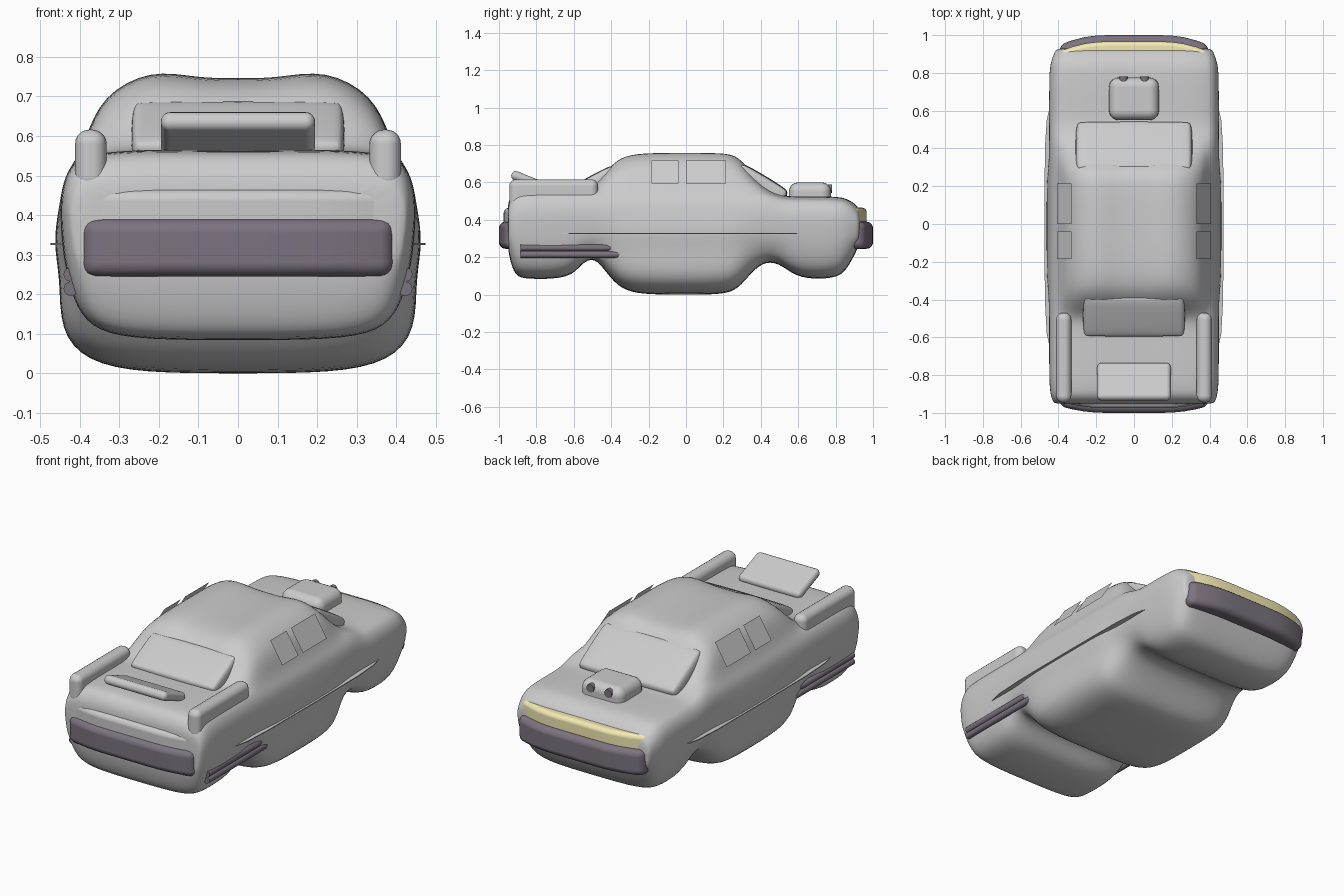
import bpy, bmesh, math
from mathutils import Matrix

if "Cube" in bpy.data.objects:
    bpy.data.objects.remove(bpy.data.objects["Cube"])


def finish(bm, name, mat=None, smooth=True):
    bmesh.ops.recalc_face_normals(bm, faces=bm.faces)
    me = bpy.data.meshes.new(name)
    bm.to_mesh(me)
    bm.free()
    for p in me.polygons:
        p.use_smooth = smooth
    ob = bpy.data.objects.new(name, me)
    bpy.context.collection.objects.link(ob)
    if mat:
        me.materials.append(mat)
    return ob


def material(name, col):
    m = bpy.data.materials.new(name)
    m.diffuse_color = (*col, 1)
    m.use_nodes = True
    m.node_tree.nodes["Principled BSDF"].inputs["Base Color"].default_value = m.diffuse_color
    return m


def rounded_box(name, lo, hi, r, mat=None, bend=0.0, tilt=0.0):
    """Box between two corners, rounded; bend sweeps its ends back, tilt turns it about x."""
    size = [b - a for a, b in zip(lo, hi)]
    mid = [(a + b) / 2 for a, b in zip(lo, hi)]
    bm = bmesh.new()
    bmesh.ops.create_cube(bm, size=1, matrix=Matrix.Diagonal((*size, 1)))
    if bend:
        edges = [e for e in bm.edges if abs(e.verts[0].co.x - e.verts[1].co.x) > 0.01]
        bmesh.ops.subdivide_edges(bm, edges=edges, cuts=11)
        for v in bm.verts:
            v.co.y -= bend * max(0, abs(v.co.x) - 0.15) ** 2
    ob = finish(bm, name, mat)
    ob.location = mid
    ob.rotation_euler.x = math.radians(tilt)
    mod = ob.modifiers.new("round", 'BEVEL')
    mod.width, mod.segments, mod.limit_method = r, 5, 'ANGLE'
    mod.angle_limit = math.radians(50)
    mod.harden_normals = True
    return ob


def pillow(name, loc, size, tilt):
    """Soft pad: subdivided rounded slab."""
    ob = rounded_box(name, [c - s / 2 for c, s in zip(loc, size)],
                     [c + s / 2 for c, s in zip(loc, size)], min(size) * .3, tilt=tilt)
    ob.modifiers["round"].segments = 2
    ob.modifiers["round"].harden_normals = False
    sub = ob.modifiers.new("smooth", 'SUBSURF')
    sub.levels = sub.render_levels = 2
    return ob


def tube(name, y0, y1, x, z, r, mat, tip=0.0):
    """Rod along y, with an optional cone tip past y1."""
    bm = bmesh.new()
    rings = [(y0, r), (y1, r)] + ([(y1 + tip, r * .35)] if tip else [])
    loops = [[bm.verts.new((x + q * math.cos(a), y, z + q * math.sin(a)))
              for a in (i * math.tau / 20 for i in range(20))] for y, q in rings]
    for a, b in zip(loops, loops[1:]):
        for i in range(20):
            bm.faces.new((a[i], a[i - 1], b[i - 1], b[i]))
    bm.faces.new(loops[0])
    bm.faces.new(loops[-1])
    ob = finish(bm, name, mat)
    for p in ob.data.polygons:
        p.use_smooth = len(p.vertices) == 4
    return ob


dark = material("dark_trim", (.2, .17, .21))
yellow = material("lamp_yellow", (.9, .82, .45))

# body: stations of y, underside z, waist half width, top z, width scale
STATIONS = [
    (-.955, .27, .44, .47, .92), (-.945, .20, .44, .51, .95), (-.915, .095, .445, .555, .98),
    (-.85, .083, .445, .565, 1), (-.62, .083, .445, .565, 1), (-.56, .165, .445, .565, 1),
    (-.49, .205, .445, .575, 1), (-.42, .11, .45, .67, 1), (-.35, .03, .46, .735, 1),
    (-.24, 0, .468, .757, 1), (0, 0, .468, .757, 1), (.2, 0, .468, .757, 1),
    (.28, .03, .46, .74, 1), (.35, .12, .45, .65, 1), (.43, .185, .445, .56, 1),
    (.52, .155, .445, .525, 1), (.6, .083, .445, .525, 1), (.8, .083, .445, .525, 1),
    (.86, .13, .445, .515, .98), (.92, .25, .44, .475, .93), (.935, .29, .44, .43, .9)]


def section(zb, w, zt):
    d = min(.54, zt - .02)          # shoulder height
    h = zt - d
    k = min(zb, .1)
    z4 = .24 + .25 * zb
    lo, up = z4 - zb, d - .33
    return [(0, zb), (.24, zb), (.385 - .3 * k, zb + .12 * lo), (.452 - .5 * k, zb + .45 * lo),
            (.449 - .15 * k, z4), (w, .33), (.452, .33 + .45 * up), (.44, .33 + .8 * up),
            (.41, d), (.385, d + .25 * h), (.345, d + .75 * h), (.22, zt + .06 * h), (.1, zt - .05 * h),
            (0, zt - .05 * h)]


bm = bmesh.new()
rings = []
for y, zb, w, zt, s in STATIONS:
    half = section(zb, w, zt)
    ring = half + [(-x, z) for x, z in half[-2:0:-1]]
    rings.append([bm.verts.new((x * s, y, z)) for x, z in ring])
for a, b in zip(rings, rings[1:]):
    for i in range(len(a)):
        bm.faces.new((a[i - 1], a[i], b[i], b[i - 1]))
bm.faces.new(rings[0])
bm.faces.new(rings[-1])
body = finish(bm, "body")
sub = body.modifiers.new("smooth", 'SUBSURF')
sub.levels = sub.render_levels = 2

# bumpers and lamp bars at both ends
rounded_box("far_bumper", (-.395, .90, .245), (.395, 1, .39), .035, dark, .87)
rounded_box("far_lamp_bar", (-.392, .88, .36), (.392, .966, .465), .025, yellow, .87)
rounded_box("near_bumper", (-.395, -1, .245), (.395, -.91, .39), .035, dark, -.6)
rounded_box("near_lamp_bar", (-.393, -.975, .36), (.393, -.88, .465), .03, None, -.6)

# windscreens, bonnet scoop, spoiler
pillow("windscreen", (0, .395, .583), (.62, .31, .12), -31)
pillow("back_window", (0, -.475, .598), (.54, .25, .10), 28)
rounded_box("bonnet_scoop", (-.132, .55, .46), (.132, .775, .6), .05)
rounded_box("spoiler", (-.195, -.94, .58), (.195, -.73, .63), .024, None, 0, -22)

for s, side in ((-1, "left"), (1, "right")):
    # scoop nozzles
    tube(side + "_nozzle", .74, .78, s * .056, .567, .023, dark)
    # tail fins
    fin = [sorted((s * .332, s * .412)), (-.945, -.47), (.46, .616)]
    rounded_box(side + "_fin", [f[0] for f in fin], [f[1] for f in fin], .036)
    # twin exhaust pipes
    tube(side + "_upper_pipe", -.885, -.43, s * .423, .25, .018, dark, .05)
    tube(side + "_lower_pipe", -.885, -.37, s * .423, .214, .018, dark, .05)
    # side windows as leaning panes
    for i, (y0, y1) in enumerate(((-.185, -.04), (0, .215))):
        bm = bmesh.new()
        bm.faces.new([bm.verts.new(p) for p in (
            (s * .407, y0, .595), (s * .407, y1, .595), (s * .332, y1, .716), (s * .332, y0, .716))])
        finish(bm, f"{side}_window_{i + 1}", None, False)
    # thin blade along the waist
    bm = bmesh.new()
    edge = [(.43, -.73), (.462, -.58), (.472, -.4), (.474, 0), (.472, .4), (.462, .55), (.43, .69), (.4, .6), (.4, -.6)]
    f = bm.faces.new([bm.verts.new((s * x, y, .324)) for x, y in edge])
    ext = bmesh.ops.extrude_face_region(bm, geom=[f])
    for v in ext["geom"]:
        if isinstance(v, bmesh.types.BMVert):
            v.co.z += .005
    finish(bm, side + "_side_blade", None, False)
